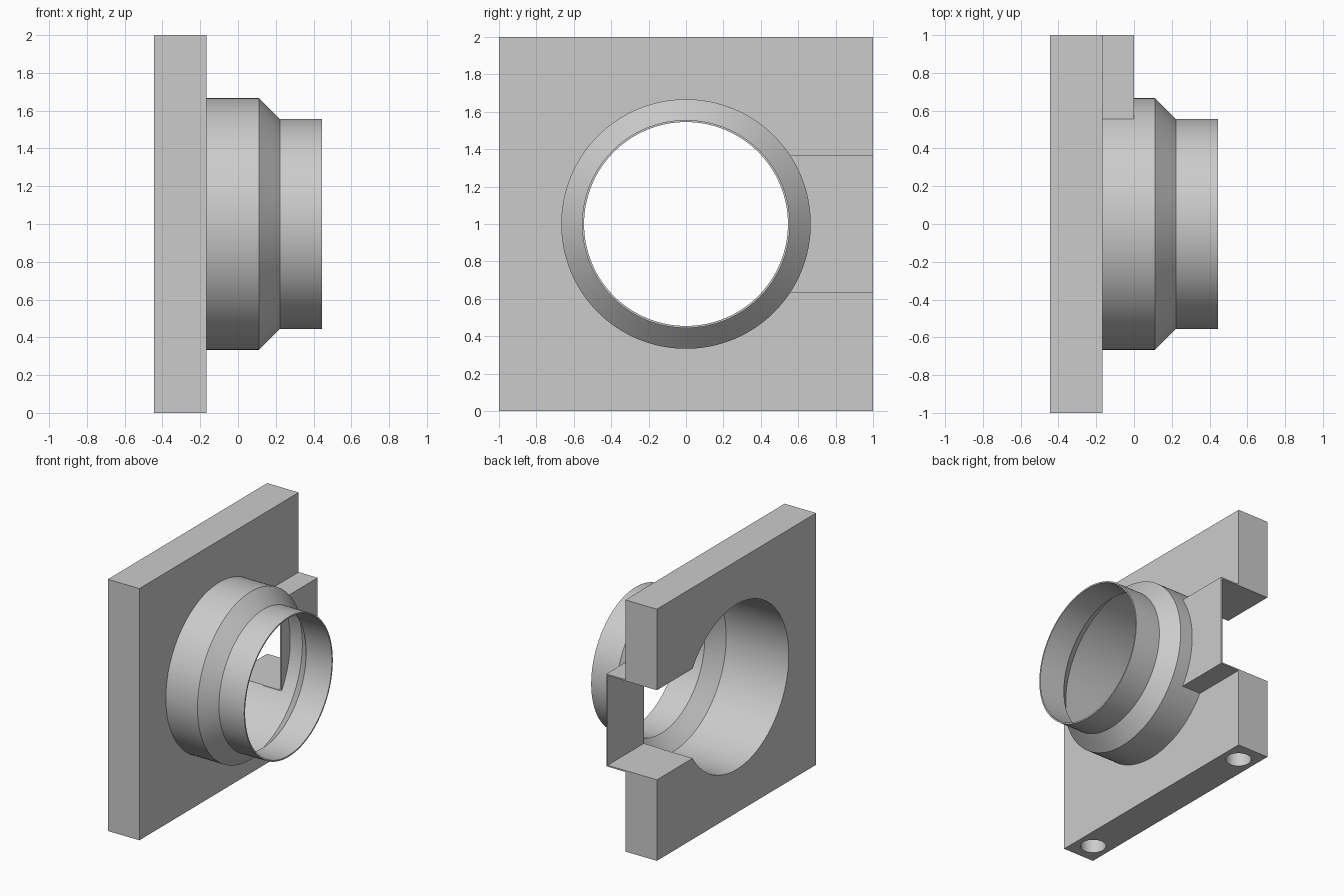
import bpy, bmesh
from math import radians, pi
from mathutils import Matrix, Vector

old = bpy.data.objects.get("Cube")
if old:
    bpy.data.objects.remove(old)

# Main dimensions
BACK, FACE, TIP = -0.444, -0.167, 0.444
WALL = 0.011
BIG, SMALL = 0.667, 0.556
SEGS = 128

grey = bpy.data.materials.new("light grey")
grey.use_nodes = True
colour = (0.6, 0.6, 0.6, 1)
grey.diffuse_color = colour
grey.node_tree.nodes["Principled BSDF"].inputs["Base Color"].default_value = colour


def finish(name, bm):
    bmesh.ops.recalc_face_normals(bm, faces=bm.faces)
    mesh = bpy.data.meshes.new(name)
    bm.to_mesh(mesh)
    bm.free()
    mesh.materials.append(grey)
    obj = bpy.data.objects.new(name, mesh)
    bpy.context.collection.objects.link(obj)
    return obj


def box(name, low, high):
    low, high = Vector(low), Vector(high)
    bm = bmesh.new()
    bmesh.ops.create_cube(bm, size=1, matrix=Matrix.Translation(
        (low + high) / 2) @ Matrix.Diagonal((*(high - low), 1)))
    return finish(name, bm)


def cylinder(name, radius, depth, centre, turn=0.0):
    bm = bmesh.new()
    bmesh.ops.create_cone(bm, cap_ends=True, segments=SEGS, radius1=radius, radius2=radius, depth=depth,
                          matrix=Matrix.Translation(centre) @ Matrix.Rotation(turn, 4, 'Y'))
    return finish(name, bm)


def revolve(name, profile):
    """Spin a closed (x, radius) profile about the bore axis."""
    bm = bmesh.new()
    verts = [bm.verts.new((x, 0, 1 + r)) for x, r in profile]
    edges = [bm.edges.new((v, verts[i - 1])) for i, v in enumerate(verts)]
    bmesh.ops.spin(bm, geom=verts + edges, cent=(0, 0, 1), axis=(1, 0, 0),
                   angle=2 * pi, steps=SEGS, use_merge=True)
    bmesh.ops.remove_doubles(bm, verts=bm.verts, dist=1e-5)
    return finish(name, bm)


def cut(obj, cutters):
    bpy.context.view_layer.objects.active = obj
    for cutter in cutters:
        mod = obj.modifiers.new("cut", 'BOOLEAN')
        mod.operation, mod.solver, mod.object = 'DIFFERENCE', 'EXACT', cutter
        bpy.ops.object.modifier_apply(modifier=mod.name)


# Parts
plate = box("mounting_plate", (BACK, -1, 0), (FACE, 1, 2))
spigot = revolve("stepped_spigot", [
    (FACE, BIG), (0.111, BIG), (0.222, SMALL), (TIP, SMALL),
    (TIP, SMALL - WALL), (0.217, SMALL - WALL), (0.106, BIG - WALL), (FACE, BIG - WALL)])
housing = box("side_channel_cover", (FACE, 0.545, 0.633), (0, 1, 1.367))

# Cutters: main bore, side channel and blind screw holes in the underside
bore = cylinder("bore_cutter", BIG - WALL, 1, (BACK, 0, 1), pi / 2)
channel = box("channel_cutter", (-0.6, 0.5, 0.633 + WALL), (-WALL, 1.2, 1.367 - WALL))
holes = [cylinder("screw_hole_cutter", 0.094, 0.9, ((BACK + FACE) / 2, y, 0))
         for y in (-0.833, 0.833)]

cut(plate, [bore, channel] + holes)
cut(spigot, [channel])
cut(housing, [channel])
for cutter in [bore, channel] + holes:
    bpy.data.objects.remove(cutter)

# Smooth the round walls, keep the steps sharp
for obj in bpy.context.selected_objects:
    obj.select_set(False)
for obj in (plate, spigot, housing):
    obj.select_set(True)
bpy.context.view_layer.objects.active = plate
bpy.ops.object.shade_smooth_by_angle(angle=radians(30))
